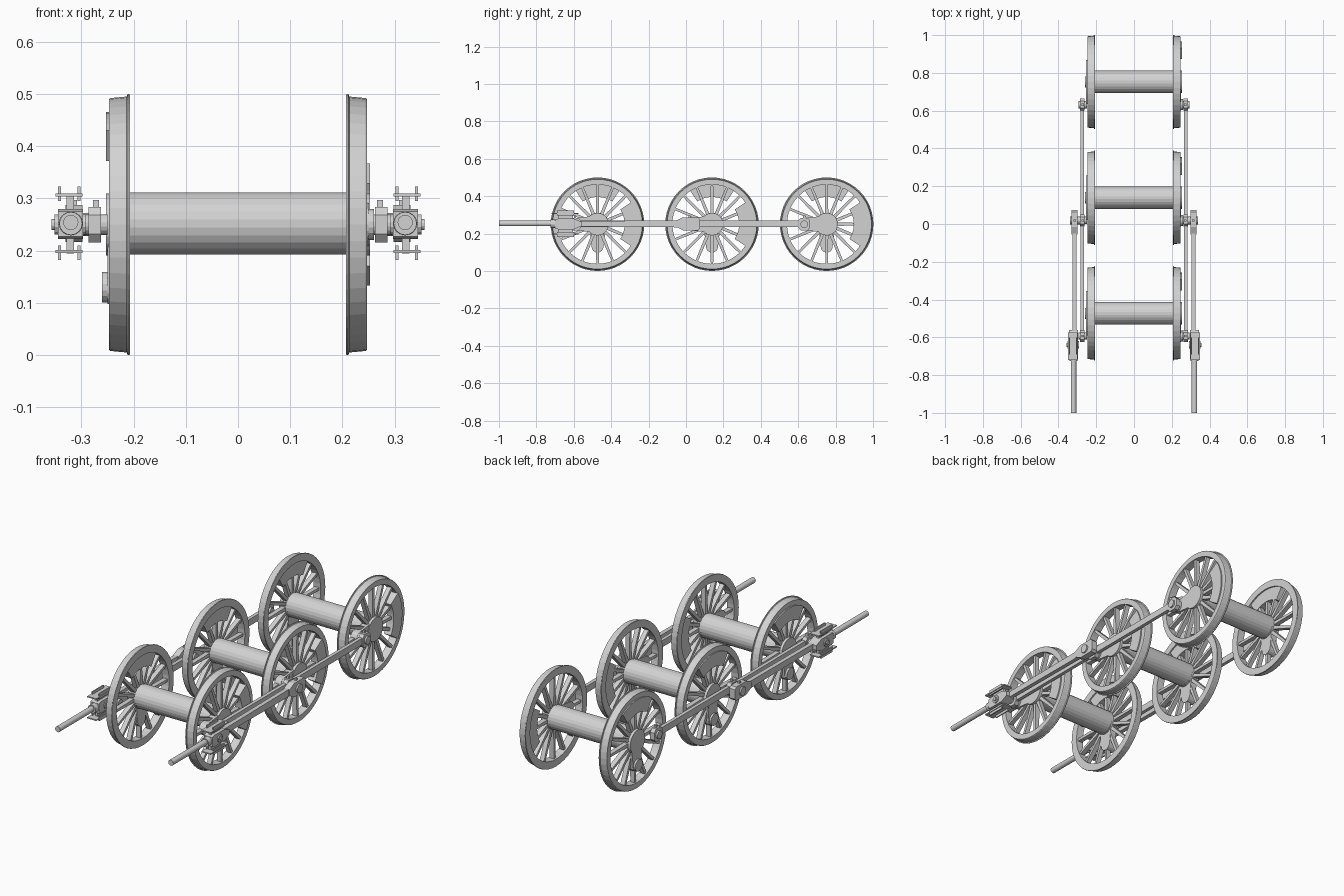
import bpy, bmesh, math
from math import sin, cos, pi, radians

if "Cube" in bpy.data.objects:
    bpy.data.objects.remove(bpy.data.objects["Cube"])

steel = bpy.data.materials.new("steel grey")
steel.diffuse_color = (0.65, 0.65, 0.65, 1)
steel.use_nodes = True
steel.node_tree.nodes["Principled BSDF"].inputs["Base Color"].default_value = steel.diffuse_color

AXLES = (-0.473, 0.139, 0.752)   # y of each axle
ZC = 0.25                        # axle height
CRANK = 0.12                     # crank throw


def finish(bm, name):
    bmesh.ops.recalc_face_normals(bm, faces=bm.faces)
    me = bpy.data.meshes.new(name)
    bm.to_mesh(me)
    bm.free()
    me.materials.append(steel)
    ob = bpy.data.objects.new(name, me)
    bpy.context.collection.objects.link(ob)
    return ob


def prism(bm, pts, x0, x1):
    """Extrude a (y, z) outline from x0 to x1."""
    a = [bm.verts.new((x0, y, z)) for y, z in pts]
    b = [bm.verts.new((x1, y, z)) for y, z in pts]
    bm.faces.new(a)
    bm.faces.new(b[::-1])
    for i in range(len(a)):
        j = (i + 1) % len(a)
        bm.faces.new((a[i], a[j], b[j], b[i]))


def box(bm, x0, x1, y0, y1, z0, z1):
    prism(bm, [(y0, z0), (y1, z0), (y1, z1), (y0, z1)], x0, x1)


def circle(cy, cz, r, n=16):
    return [(cy + r * cos(2 * pi * (i + .5) / n), cz + r * sin(2 * pi * (i + .5) / n))
            for i in range(n)]


def ring(bm, profile, cy, n=48):
    """Revolve a closed (x, radius) profile about an axle."""
    loops = [[bm.verts.new((x, cy + r * cos(2 * pi * i / n), ZC + r * sin(2 * pi * i / n)))
              for x, r in profile] for i in range(n)]
    m = len(profile)
    for i in range(n):
        p, q = loops[i], loops[(i + 1) % n]
        for k in range(m):
            bm.faces.new((p[k], p[(k + 1) % m], q[(k + 1) % m], q[k]))


def rod_y(bm, x, z, r0, r1, y0, y1, n=16):
    """Round bar along y."""
    a, b = ([bm.verts.new((x + r * cos(2 * pi * i / n), y, z + r * sin(2 * pi * i / n)))
             for i in range(n)] for r, y in ((r0, y0), (r1, y1)))
    bm.faces.new(a)
    bm.faces.new(b[::-1])
    for i in range(n):
        j = (i + 1) % n
        bm.faces.new((a[i], a[j], b[j], b[i]))


def wheel(s, cy, phi):
    """Spoked wheel; counterweight points along phi, crank boss opposite."""
    def turn(pts, ang):
        return [(cy + u * cos(ang) - v * sin(ang), ZC + u * sin(ang) + v * cos(ang))
                for u, v in pts]
    # rim with flange
    bm = bmesh.new()
    ring(bm, [(s * x, r) for x, r in ((.207, .212), (.207, .249), (.211, .25), (.213, .245),
                                      (.244, .242), (.247, .24), (.247, .212))], cy)
    finish(bm, "wheel_rim")
    # spokes
    bm = bmesh.new()
    for i in range(16):
        prism(bm, turn([(.05, -.009), (.215, -.0065), (.215, .0065), (.05, .009)],
                       2 * pi * i / 16), s * .216, s * .24)
    finish(bm, "wheel_spokes")
    # hub
    bm = bmesh.new()
    prism(bm, circle(cy, ZC, .06, 24), s * .207, s * .253)
    finish(bm, "wheel_hub")
    # counterweight
    bm = bmesh.new()
    steps = [radians(-33 + 66 * i / 10) for i in range(11)]
    outline = [(.215 * cos(a), .215 * sin(a)) for a in steps]
    outline += [(.145 * cos(a), .145 * sin(a)) for a in reversed(steps)]
    prism(bm, turn(outline, phi), s * .214, s * .253)
    finish(bm, "counterweight")
    # crank web and boss
    bm = bmesh.new()
    web = [(.03, -.05), (.03, .05)]
    web += [(-CRANK + .032 * cos(a), .032 * sin(a))
            for a in (radians(90 + 180 * i / 8) for i in range(9))]
    prism(bm, turn(web, phi), s * .214, s * .25)
    prism(bm, turn(circle(-CRANK, 0, .03), phi), s * .248, s * .26)
    finish(bm, "crank_boss")


def coupling_rod(s):
    bm = bmesh.new()
    pins = [y - CRANK for y in AXLES]
    box(bm, s * .264, s * .282, pins[0], pins[2], .236, .27)
    for y in pins:
        # bearing eye, pin and oil cup
        e, h = .032, .034
        prism(bm, [(y - e, ZC - .018), (y - .018, ZC - h), (y + .018, ZC - h), (y + e, ZC - .018),
                   (y + e, ZC + .018), (y + .018, ZC + h), (y - .018, ZC + h), (y - e, ZC + .018)],
              s * .262, s * .286)
        prism(bm, circle(y, ZC, .02), s * .25, s * .295)
        box(bm, s * .266, s * .278, y - .006, y + .006, ZC + .03, ZC + .047)
    finish(bm, "coupling_rod")


def connecting_rod(s):
    big, small = AXLES[1] - CRANK, -.64
    bm = bmesh.new()
    # tapered shank
    prism(bm, [(small, .238), (big, .233), (big, .271), (small, .266)], s * .304, s * .326)
    # big end with pin
    prism(bm, [(big - .075, .238), (big - .035, .217), (big + .045, .217), (big + .055, .228),
               (big + .055, .276), (big + .045, .287), (big - .035, .287), (big - .075, .268)],
          s * .298, s * .33)
    prism(bm, circle(big, ZC, .022), s * .28, s * .338)
    box(bm, s * .308, s * .32, big - .006, big + .006, .285, .297)
    finish(bm, "connecting_rod")


def crosshead(s):
    bm = bmesh.new()
    # body, collar and wrist pin
    prism(bm, [(-.7, .227), (-.68, .222), (-.6, .222), (-.56, .24), (-.56, .264),
               (-.6, .28), (-.68, .28), (-.7, .275)], s * .297, s * .345)
    prism(bm, circle(-.64, ZC, .02, 12), s * .292, s * .351)
    prism(bm, circle(-.64, ZC, .011, 12), s * .34, s * .357)
    rod_y(bm, s * .32, .252, .022, .023, -.725, -.69)
    # web up to the slippers
    box(bm, s * .314, s * .328, -.685, -.605, .195, .308)
    # channel slippers above and below
    for d in (-1, 1):
        z = .2525 + d * .054
        box(bm, s * .298, s * .349, -.72, -.575, z - .003, z + .003)
        for x in (.304, .342):
            lo, hi = sorted((.2525 + d * .043, .2525 + d * .07))
            box(bm, s * (x - .003), s * (x + .003), -.69, -.6, lo, hi)
    finish(bm, "crosshead")
    # piston rod
    bm = bmesh.new()
    rod_y(bm, s * .32, .254, .0145, .0145, -1, -.69)
    finish(bm, "piston_rod")


for cy in AXLES:
    # axle
    bm = bmesh.new()
    prism(bm, circle(cy, ZC + .002, .06, 24), -.21, .21)
    finish(bm, "axle")
    wheel(1, cy, 0)
    wheel(-1, cy, pi / 2)

for side in (1, -1):
    coupling_rod(side)
    connecting_rod(side)
    crosshead(side)
